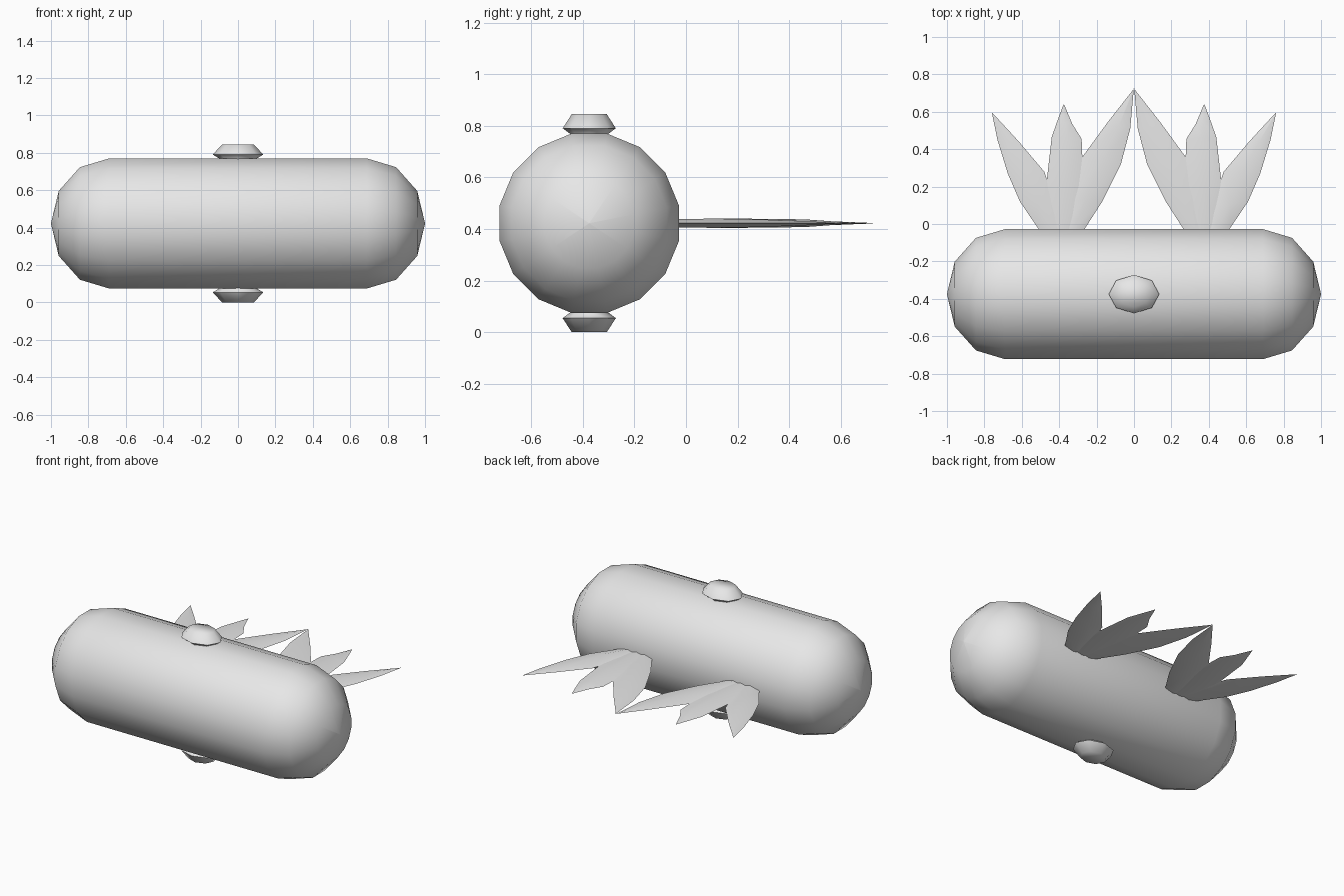
import bpy
import bmesh
from math import sin, cos, pi, radians

old_cube = bpy.data.objects.get("Cube")
if old_cube:
    bpy.data.objects.remove(old_cube, do_unlink=True)

# Shared layout: the body axis runs along x through this height and depth
AXIS_Y, AXIS_Z = -0.375, 0.4225

grey = bpy.data.materials.new("light grey")
grey.use_nodes = True
grey.diffuse_color = (0.8, 0.8, 0.8, 1)
grey.node_tree.nodes["Principled BSDF"].inputs["Base Color"].default_value = (0.8, 0.8, 0.8, 1)


def loft(name, rings, origin, smooth_angle):
    """Skin a list of equal-sized point rings and close both ends."""
    bm = bmesh.new()
    loops = [[bm.verts.new(point) for point in ring] for ring in rings]
    for lower, upper in zip(loops, loops[1:]):
        count = len(lower)
        for i in range(count):
            j = (i + 1) % count
            bm.faces.new((lower[i], lower[j], upper[j], upper[i]))
    bm.faces.new(loops[0])
    bm.faces.new(loops[-1])
    bmesh.ops.remove_doubles(bm, verts=bm.verts[:], dist=0.0005)
    bmesh.ops.recalc_face_normals(bm, faces=bm.faces[:])
    mesh = bpy.data.meshes.new(name)
    bm.to_mesh(mesh)
    bm.free()
    mesh.materials.append(grey)
    obj = bpy.data.objects.new(name, mesh)
    obj.location = origin
    bpy.context.collection.objects.link(obj)
    bpy.ops.object.select_all(action="DESELECT")
    bpy.context.view_layer.objects.active = obj
    obj.select_set(True)
    bpy.ops.object.shade_smooth_by_angle(angle=radians(smooth_angle))
    return obj


def mirror(obj, axis):
    """Add a mirrored copy across the object's own origin."""
    modifier = obj.modifiers.new("mirror", "MIRROR")
    modifier.use_axis = [letter == axis for letter in "xyz"]
    modifier.use_mirror_merge = False


# Capsule body: sixteen sides, each rounded end built in three steps
SIDES, END_STEPS = 16, 3
STRAIGHT, END_LENGTH = 0.69, 0.31
RADIUS = 0.3475 / cos(pi / SIDES)


def body_ring(x, radius):
    angles = [2 * pi * (i + 0.5) / SIDES for i in range(SIDES)]
    return [(x, radius * cos(a), radius * sin(a)) for a in angles]


right_end, left_end = [], []
for step in range(END_STEPS + 1):
    bend = pi / 2 * step / END_STEPS
    reach = STRAIGHT + END_LENGTH * sin(bend)
    left_end.append(body_ring(reach, RADIUS * cos(bend)))
    right_end.insert(0, body_ring(-reach, RADIUS * cos(bend)))

# The pole rings collapse to a point, so the end caps are fan triangles
bm_rings = right_end + left_end
bm_rings[0] = body_ring(-STRAIGHT - END_LENGTH, 0.001)
bm_rings[-1] = body_ring(STRAIGHT + END_LENGTH, 0.001)
loft("capsule_body", bm_rings, (0, AXIS_Y, AXIS_Z), 60)

# Oval knob on top of the body, mirrored underneath
knob_profile = [
    # half width, half depth, height above the body axis
    (0.1, 0.075, 0.33),
    (0.1, 0.075, 0.347),
    (0.135, 0.103, 0.368),
    (0.085, 0.068, 0.4225),
]
knob_rings = [
    [(w * cos(pi * i / 4), d * sin(pi * i / 4), h) for i in range(8)]
    for w, d, h in knob_profile
]
mirror(loft("oval_knobs", knob_rings, (0, AXIS_Y, AXIS_Z), 60), "z")

# Leaf blades: pairs of edge points from the root to the tip
leaves = {
    "outer_leaf": [
        (-0.45, -0.12, -0.36, -0.12),
        (-0.515, -0.02, -0.38, -0.02),
        (-0.61, 0.12, -0.42, 0.1),
        (-0.675, 0.27, -0.48, 0.28),
        (-0.73, 0.45, -0.615, 0.44),
        (-0.76, 0.595, -0.757, 0.594),
    ],
    "middle_leaf": [
        (-0.42, -0.12, -0.33, -0.12),
        (-0.45, 0, -0.3, 0),
        (-0.47, 0.2, -0.27, 0.2),
        (-0.44, 0.465, -0.28, 0.455),
        (-0.41, 0.55, -0.33, 0.535),
        (-0.377, 0.64, -0.374, 0.64),
    ],
    "inner_leaf": [
        (-0.4, -0.12, -0.31, -0.12),
        (-0.38, -0.02, -0.26, -0.02),
        (-0.35, 0.14, -0.17, 0.12),
        (-0.275, 0.36, -0.07, 0.32),
        (-0.14, 0.545, -0.02, 0.51),
        (-0.003, 0.72, -0.001, 0.725),
    ],
}
leaf_thickness = [0.013, 0.016, 0.018, 0.015, 0.009, 0.001]

for leaf_name, edge_pairs in leaves.items():
    blade = []
    for (ax, ay, bx, by), thick in zip(edge_pairs, leaf_thickness):
        # Each section is a thin lens: edge, upper ridge, edge, lower ridge
        mx, my = (ax + bx) / 2, (ay + by) / 2
        blade.append([(ax, ay, 0), (mx, my, thick), (bx, by, 0), (mx, my, -thick)])
    mirror(loft(leaf_name, blade, (0, 0, AXIS_Z), 40), "x")
